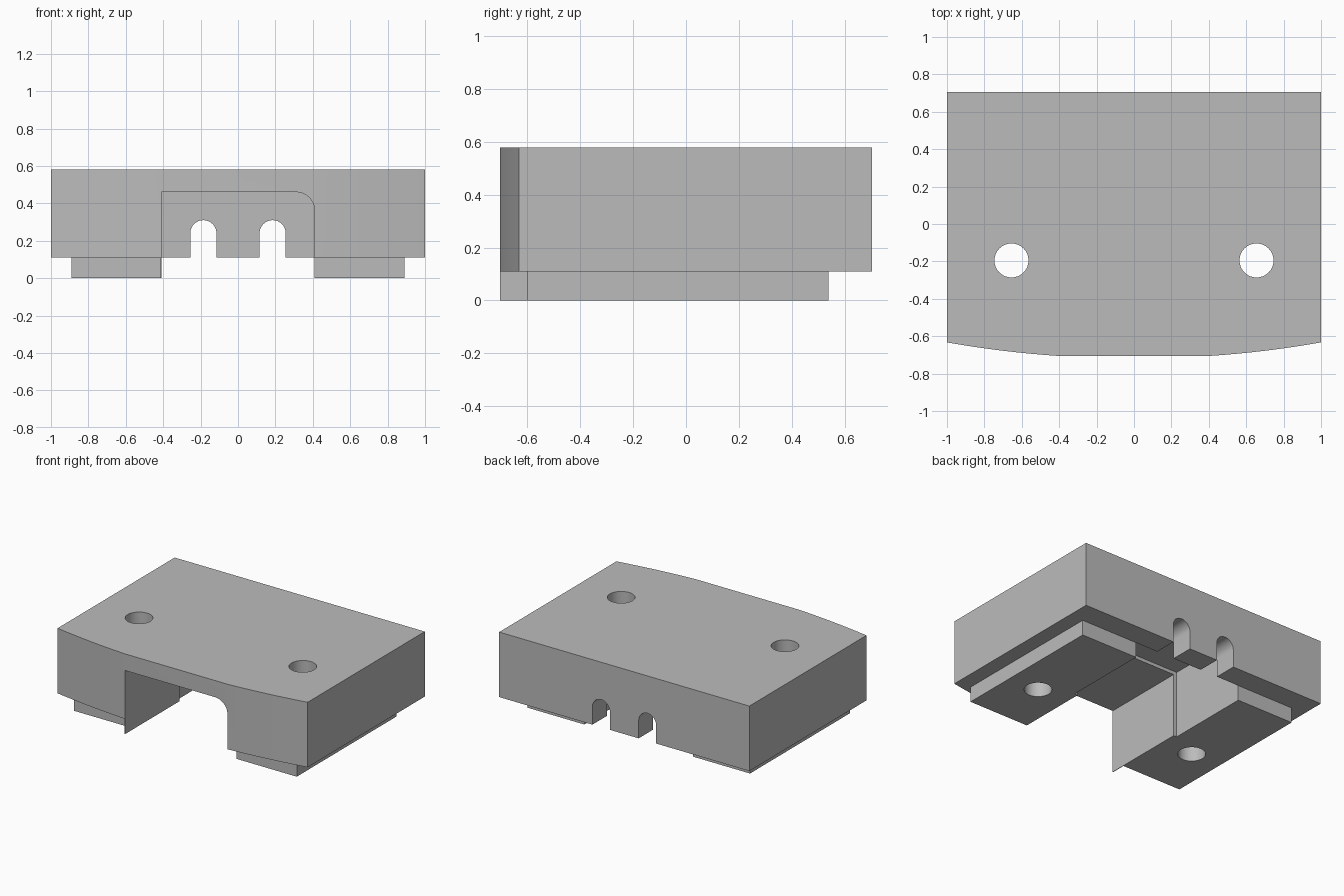
import bpy, bmesh
from math import sin, cos, pi, radians

if "Cube" in bpy.data.objects:
    bpy.data.objects.remove(bpy.data.objects["Cube"])

grey = bpy.data.materials.new("plain grey")
grey.use_nodes = True
grey.diffuse_color = (0.5, 0.5, 0.5, 1)
grey.node_tree.nodes["Principled BSDF"].inputs["Base Color"].default_value = (0.5, 0.5, 0.5, 1)

BACK, FRONT = 0.705, -0.705
BASE, TOP = 0.11, 0.58
INNER_FRONT, INNER_BACK = -0.085, 0.54


def prism(name, outline, lo, hi, axis="z"):
    """Extrude a 2D outline along z (outline in x, y) or y (outline in x, z)."""
    bm = bmesh.new()
    place = (lambda u, v: (u, v, lo)) if axis == "z" else (lambda u, v: (u, lo, v))
    face = bm.faces.new([bm.verts.new(place(u, v)) for u, v in outline])
    new = bmesh.ops.extrude_face_region(bm, geom=[face])["geom"]
    step = (0, 0, hi - lo) if axis == "z" else (0, hi - lo, 0)
    bmesh.ops.translate(bm, vec=step, verts=[g for g in new if isinstance(g, bmesh.types.BMVert)])
    bmesh.ops.recalc_face_normals(bm, faces=bm.faces)
    mesh = bpy.data.meshes.new(name)
    bm.to_mesh(mesh)
    bm.free()
    mesh.materials.append(grey)
    obj = bpy.data.objects.new(name, mesh)
    bpy.context.collection.objects.link(obj)
    return obj


def arc(cx, cy, r, start, end, n):
    return [(cx + r * cos(start + (end - start) * i / n),
             cy + r * sin(start + (end - start) * i / n)) for i in range(n + 1)]


def select(obj):
    bpy.ops.object.select_all(action="DESELECT")
    obj.select_set(True)
    bpy.context.view_layer.objects.active = obj


def cut(obj, cutter):
    mod = obj.modifiers.new("cut", "BOOLEAN")
    mod.operation = "DIFFERENCE"
    mod.solver = "EXACT"
    mod.object = cutter
    select(obj)
    bpy.ops.object.modifier_apply(modifier=mod.name)


def channel(half, top, lo, hi):
    """Tunnel cutter with one rounded upper corner."""
    r = 0.1
    outline = [(-half, -0.1), (half, -0.1)] + arc(half - r, top - r, r, 0, pi / 2, 10) + [(-half, top)]
    return prism("channel_cutter", outline, lo, hi, "y")


# Body: block with a gently bowed front
bow = [(0.41 + 0.59 * t, FRONT + 0.072 * (0.55 * t + 0.45 * t * t)) for t in [i / 8 for i in range(9)]]
outline = bow + [(1, BACK), (-1, BACK)] + [(-x, y) for x, y in reversed(bow)]
body = prism("body", outline, BASE, TOP)

# Feet: low pads, stepped along the channel
feet = []
for side, s in (("left", 1), ("right", -1)):
    pad = [(0.41, -0.6), (0.89, -0.6), (0.89, INNER_BACK), (0.435, INNER_BACK),
           (0.435, INNER_FRONT), (0.41, INNER_FRONT)]
    feet.append(prism(side + "_foot", [(s * x, y) for x, y in pad], 0, BASE))

# Cutters: front channel, wider inner cavity, cable slots
cutters = [channel(0.41, 0.46, -0.8, 0), channel(0.435, 0.485, INNER_FRONT, INNER_BACK)]
for s in (1, -1):
    slot = [(s * 0.185 - 0.07, 0), (s * 0.185 + 0.07, 0)] + arc(s * 0.185, 0.24, 0.07, 0, pi, 16)
    cutters.append(prism("slot_cutter", slot, 0.4, 0.8, "y"))
for c in cutters:
    cut(body, c)

# Screw holes through body and feet
for s, foot in zip((1, -1), feet):
    hole = prism("hole_cutter", arc(s * 0.655, -0.195, 0.091, 0, 2 * pi, 32)[:-1], -0.1, 0.8)
    cut(body, hole)
    cut(foot, hole)
    cutters.append(hole)
for c in cutters:
    bpy.data.objects.remove(c)

# Thin lip carrying the channel wall down in front of the right foot
lip = prism("channel_lip", [(-0.414, FRONT), (-0.41, FRONT), (-0.41, -0.6), (-0.414, -0.6)], 0, BASE)

for obj in [body, lip] + feet:
    select(obj)
    bpy.ops.object.shade_smooth_by_angle(angle=radians(30))
